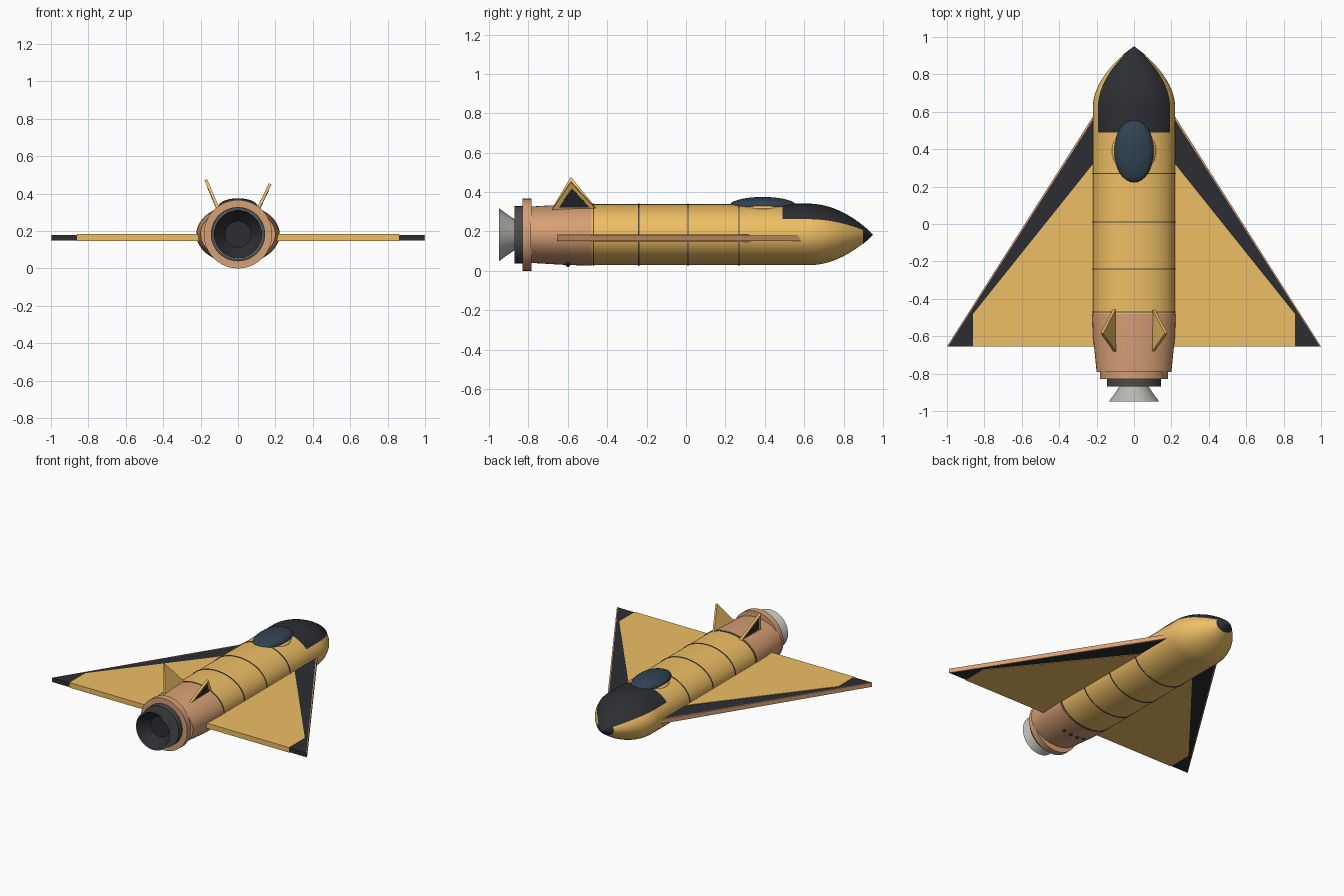
import bpy, bmesh, math
from mathutils import Vector

if "Cube" in bpy.data.objects:
    bpy.data.objects.remove(bpy.data.objects["Cube"])

CZ = 0.183           # height of the fuselage axis
RX, RZ = 0.22, 0.155  # fuselage half width and half height


def material(name, rgb):
    m = bpy.data.materials.new(name)
    m.diffuse_color = (*rgb, 1)
    m.use_nodes = True
    m.node_tree.nodes["Principled BSDF"].inputs["Base Color"].default_value = m.diffuse_color
    return m


ORANGE = material("orange", (0.86, 0.52, 0.13))
COPPER = material("copper", (0.68, 0.35, 0.18))
BLACK = material("black", (0.025, 0.027, 0.032))
DARK = material("dark_grey", (0.07, 0.07, 0.075))
GLASS = material("glass", (0.03, 0.055, 0.085))
GREY = material("grey", (0.48, 0.48, 0.45))


def finish(name, bm, mat, smooth=True):
    bmesh.ops.remove_doubles(bm, verts=bm.verts, dist=1e-5)
    bmesh.ops.recalc_face_normals(bm, faces=bm.faces)
    me = bpy.data.meshes.new(name)
    bm.to_mesh(me)
    bm.free()
    ob = bpy.data.objects.new(name, me)
    bpy.context.collection.objects.link(ob)
    me.materials.append(mat)
    if smooth:
        bpy.ops.object.select_all(action='DESELECT')
        bpy.context.view_layer.objects.active = ob
        ob.select_set(True)
        bpy.ops.object.shade_smooth_by_angle(angle=math.radians(30))
    return ob


def loft(name, sections, mat, a0=0, a1=360, caps=False):
    """Skin elliptical sections (y, half width, half height) along y."""
    bm = bmesh.new()
    n = int((a1 - a0) / 7.5)
    rows = []
    for y, rx, rz in sections:
        angles = [math.radians(a0 + (a1 - a0) * i / n) for i in range(n + 1)]
        rows.append([bm.verts.new((rx * math.cos(a), y, CZ + rz * math.sin(a))) for a in angles])
    for r, s in zip(rows, rows[1:]):
        for i in range(n):
            bm.faces.new((r[i], r[i + 1], s[i + 1], s[i]))
    if caps:
        for r in (rows[0], rows[-1]):
            bm.faces.new(r[:-1])
    return finish(name, bm, mat)


def prism(name, points, offset, mat):
    """Solid made from a flat outline pushed along an offset vector."""
    bm = bmesh.new()
    a = [bm.verts.new(p) for p in points]
    b = [bm.verts.new(Vector(p) + Vector(offset)) for p in points]
    bm.faces.new(a)
    bm.faces.new(b)
    for i in range(len(a)):
        j = (i + 1) % len(a)
        bm.faces.new((a[i], a[j], b[j], b[i]))
    return finish(name, bm, mat, smooth=False)


def ellipsoid(name, centre, radii, mat):
    bm = bmesh.new()
    bmesh.ops.create_uvsphere(bm, u_segments=32, v_segments=16, radius=1)
    for v in bm.verts:
        v.co = Vector([c + r * k for c, r, k in zip(centre, radii, v.co)])
    return finish(name, bm, mat)


def nose(y0, y1, steps, grow=0.0):
    """Sections following the body and its parabolic nose."""
    out = []
    for i in range(steps + 1):
        y = y0 + (y1 - y0) * i / steps
        k = max(0, 1 - (max(0, y - 0.62) / 0.33) ** 2)
        out.append((y, k * RX + grow * min(1, k * 4), k * RZ + grow * min(1, k * 4)))
    return out


# Fuselage and black nose covering
loft("fuselage", [(-0.48, RX, RZ)] + nose(0.6, 0.95, 20), ORANGE)
loft("nose_panel", nose(0.49, 0.95, 22, 0.003), BLACK, 30, 150)
loft("nose_cap", nose(0.9, 0.95, 6, 0.003), BLACK)

# Dark panel seams
for i, y in enumerate((0.27, 0.01, -0.24, -0.47)):
    loft(f"seam_{i + 1}", [(y - .003, RX, RZ), (y - .003, RX + .003, RZ + .003),
                           (y + .003, RX + .003, RZ + .003), (y + .003, RX, RZ)], DARK)

# Engine section, rings and nozzle
loft("engine_housing", [(-0.48, .223, .157), (-0.6, .219, .154), (-0.79, .2, .143)], COPPER, caps=True)
loft("engine_ring", [(-0.785, .183, .183), (-0.83, .183, .183)], COPPER, caps=True)
loft("nozzle_collar", [(-0.82, .145, .145), (-0.87, .145, .145)], DARK, caps=True)
loft("nozzle", [(-0.865, .075, .075), (-0.91, .105, .105), (-0.95, .135, .135), (-0.95, .129, .129)], GREY)
loft("nozzle_inside", [(-0.95, .13, .13), (-0.91, .1, .1), (-0.875, .07, .07), (-0.875, 0, 0)], BLACK)

# Cockpit canopy and its frame
ellipsoid("canopy", (0, 0.39, 0.33), (0.105, 0.17, 0.045), GLASS)
ellipsoid("canopy_frame", (0, 0.39, 0.315), (0.118, 0.13, 0.032), ORANGE)

# Vent studs under the engine
for i in range(4):
    x = -0.08 + i * 0.16 / 3
    z = CZ - 0.154 * math.sqrt(1 - (x / 0.219) ** 2)
    ellipsoid(f"vent_{i + 1}", (x, -0.6, z), (0.011, 0.011, 0.011), BLACK)

for side, s, top in (("left", -1, 0.477), ("right", 1, 0.455)):
    # Delta wing with inset panel and copper leading edge
    def wing(name, outline, z0, z1, mat):
        prism(f"{side}_{name}", [(s * x, y, z0) for x, y in outline], (0, 0, z1 - z0), mat)
    wing("wing", [(.15, .655), (.2, .588), (.994, -.655), (.15, -.655)], .15, .18, BLACK)
    wing("wing_panel", [(.15, .407), (.86, -.48), (.86, -.656), (.15, -.656)], .147, .183, ORANGE)
    wing("leading_edge", [(.2, .588), (.2, .605), (1, -.655), (.994, -.655)], .15, .18, COPPER)

    # Canted tail fin with a dark panel on its outer face
    base = [Vector((s * .09, -.69, .3)), Vector((s * .09, -.44, .3)), Vector((s * .165, -.585, top))]
    out = Vector((s * .014, 0, -.006))
    prism(f"{side}_fin", base, out, ORANGE)
    centre = sum(base, Vector()) / 3 + Vector((s * .012, 0, .02))
    inset = [centre + (p - centre) * 0.62 + out * 0.6 for p in base]
    # keep the panel in the plane of the fin
    normal = (base[1] - base[0]).cross(base[2] - base[0]).normalized()
    inset = [p - normal * normal.dot(p - base[0]) + out * 0.5 for p in inset]
    prism(f"{side}_fin_panel", inset, out * 0.62, BLACK)
